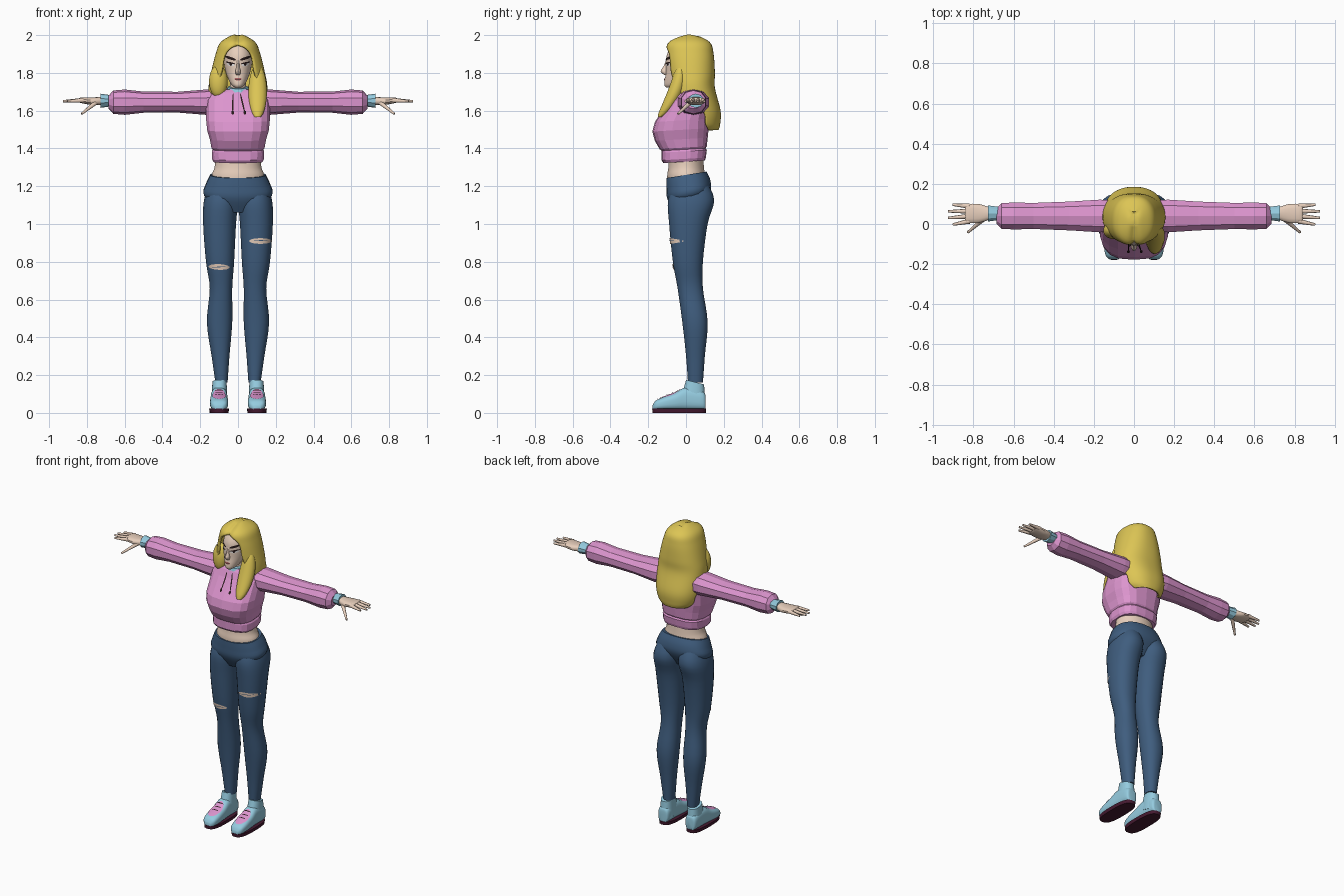
import bpy, bmesh
from math import sin, cos, pi, exp, radians, copysign, sqrt
from mathutils import Vector
from mathutils.bvhtree import BVHTree

if "Cube" in bpy.data.objects:
    bpy.data.objects.remove(bpy.data.objects["Cube"])


def colour(name, red, green, blue):
    material = bpy.data.materials.new(name)
    material.use_nodes = True
    material.diffuse_color = (red, green, blue, 1)
    shader = material.node_tree.nodes["Principled BSDF"]
    shader.inputs["Base Color"].default_value = material.diffuse_color
    return material


PINK = colour("pink fabric", .72, .3, .62)
DENIM = colour("blue denim", .05, .11, .21)
SKIN = colour("skin", .8, .62, .5)
HAIR = colour("blond hair", .72, .56, .09)
SKY = colour("sky blue", .3, .6, .74)
MAROON = colour("dark maroon", .06, .01, .03)
INK = colour("near black", .02, .01, .01)
WHITE = colour("eye white", .85, .82, .8)
LIP = colour("lip red", .4, .12, .12)


def finish(name, bm, material, smooth=True, mirror=False):
    bmesh.ops.recalc_face_normals(bm, faces=bm.faces)
    mesh = bpy.data.meshes.new(name)
    bm.to_mesh(mesh)
    bm.free()
    mesh.materials.append(material)
    part = bpy.data.objects.new(name, mesh)
    bpy.context.collection.objects.link(part)
    if smooth:
        bpy.ops.object.select_all(action="DESELECT")
        part.select_set(True)
        bpy.context.view_layer.objects.active = part
        bpy.ops.object.shade_smooth_by_angle(angle=radians(45))
    if mirror:
        modifier = part.modifiers.new("mirror", "MIRROR")
        modifier.use_mirror_merge = False
    return part


def refine(rings, steps):
    """Catmull-Rom interpolation between the given rings."""
    out = []
    for i in range(len(rings) - 1):
        before, here = rings[max(i - 1, 0)], rings[i]
        there, after = rings[i + 1], rings[min(i + 2, len(rings) - 1)]
        for j in range(steps):
            t = j / steps
            out.append([q + t * (r - p) / 2 + t * t * (p - 2.5 * q + 2 * r - s / 2)
                        + t ** 3 * (1.5 * (q - r) + (s - p) / 2)
                        for p, q, r, s in zip(before, here, there, after)])
    return out + [list(rings[-1])]


def power(value, exponent):
    return copysign(abs(value) ** exponent, value)


def bridge(bm, rows, closed):
    for row, following in zip(rows, rows[1:]):
        for i in range(len(row) if closed else len(row) - 1):
            j = (i + 1) % len(row)
            bm.faces.new((row[i], row[j], following[j], following[i]))


def loft(name, material, rings, axis="z", sides=24, square=1, steps=4, tilt=0,
         smooth=True, mirror=False):
    """Skin a row of rounded boxes: position, low u, high u, low v, high v."""
    bm = bmesh.new()
    rows = []
    for t, u_low, u_high, v_low, v_high in refine(rings, steps):
        row = []
        for i in range(sides):
            angle = 2 * pi * (i + .5) / sides
            u = (u_low + u_high) / 2 + (u_high - u_low) / 2 * power(cos(angle), square)
            v = (v_low + v_high) / 2 + (v_high - v_low) / 2 * power(sin(angle), square)
            places = {"z": (u, v, t + tilt * v), "x": (t, u, v), "y": (u, t, v)}
            row.append(bm.verts.new(places[axis]))
        rows.append(row)
    bridge(bm, rows, closed=True)
    bm.faces.new(rows[0])
    bm.faces.new(rows[-1])
    return finish(name, bm, material, smooth, mirror)


def centred(rows, middle=0):
    """Rings from height, half width, front and back."""
    return [(z, middle - half, middle + half, front, back) for z, half, front, back in rows]


def patch(name, target, material, start, end, thick, down=False, lift=.004, mirror=False):
    """Thin tapered strip laid on a surface, cast from the front or from above."""
    tree = BVHTree.FromObject(target, bpy.context.evaluated_depsgraph_get())
    ray = Vector((0, 0, -1)) if down else Vector((0, 1, 0))
    start, end = Vector(start), Vector(end)
    along = end - start
    across = Vector((-along.y, along.x)).normalized()
    bm = bmesh.new()
    rows = []
    for i in range(13):
        t = i / 12
        width = thick * (.2 + .8 * sqrt(max(sin(pi * t), 0)))
        row = []
        for j in range(-2, 3):
            spot = start + along * t + across * width * j / 2
            origin = Vector((spot.x, spot.y, 1)) if down else Vector((spot.x, -1, spot.y))
            hit = tree.ray_cast(origin, ray)[0]
            if hit:
                row.append(bm.verts.new(hit - ray * lift))
        if len(row) == 5:
            rows.append(row)
    bridge(bm, rows, closed=False)
    finish(name, bm, material, True, mirror)


# Jeans: the legs run up into the hips
legs = loft("jeans_legs", DENIM, [
    (.16, .055, .12, .01, .09), (.3, .045, .14, 0, .1), (.48, .03, .165, -.02, .115),
    (.66, .03, .15, -.045, .09), (.8, .02, .17, -.07, .09), (1, .01, .185, -.09, .115),
    (1.13, 0, .18, -.095, .15), (1.24, .02, .14, -.05, .1)], square=.9, mirror=True)
loft("jeans_hips", DENIM, centred([
    (1.07, .09, -.06, .08), (1.15, .18, -.1, .13), (1.21, .17, -.105, .13),
    (1.26, .147, -.105, .11)]), square=.85, tilt=.16)
patch("left_knee_rip", legs, SKIN, (.06, .91), (.178, .91), .015)
patch("left_rip_thread", legs, DENIM, (.08, .91), (.16, .915), .002, lift=.006)
patch("right_knee_rip", legs, SKIN, (-.155, .775), (-.045, .77), .015)
patch("right_rip_thread", legs, DENIM, (-.14, .77), (-.06, .775), .002, lift=.006)

# Midriff and neck
loft("midriff", SKIN, centred([(1.22, .14, -.1, .1), (1.26, .14, -.1, .1),
                               (1.3, .125, -.094, .096), (1.36, .12, -.09, .09)]))
loft("neck", SKIN, centred([(1.64, .055, -.05, .07), (1.7, .044, -.04, .06),
                            (1.79, .044, -.04, .06)]))

# Cropped top with hem band, long sleeves and drawstrings
top = loft("hoodie_body", PINK, centred([
    (1.33, .13, -.12, .1), (1.345, .138, -.13, .105), (1.385, .14, -.13, .11),
    (1.395, .134, -.13, .104), (1.405, .142, -.14, .11), (1.45, .15, -.165, .115),
    (1.5, .165, -.178, .12), (1.55, .17, -.165, .12), (1.6, .17, -.13, .125),
    (1.66, .17, -.09, .125), (1.7, .14, -.07, .11), (1.715, .085, -.055, .085)]),
    sides=18, square=.7, steps=1, smooth=False, tilt=.06)
sleeve = [(.1, .08, .07), (.17, .085, .067), (.32, .075, .055), (.5, .068, .056),
          (.6, .07, .067), (.66, .067, .062), (.685, .04, .035)]
loft("hoodie_sleeves", PINK, [(x, .04 - depth, .04 + depth, 1.645 - rise, 1.645 + rise)
                              for x, depth, rise in sleeve],
     axis="x", sides=10, square=.9, steps=1, smooth=False, mirror=True)
loft("shirt_cuffs", SKY, [(.66, .02, .085, 1.625, 1.68), (.728, .01, .095, 1.615, 1.69)],
     axis="x", sides=10, steps=1, smooth=False, mirror=True)
loft("shirt_collar", SKY, centred([(1.66, .085, -.085, .08), (1.725, .056, -.065, .065)]),
     sides=12, steps=1, tilt=.15, smooth=False)
for side, upper, lower in (("right", -.026, -.028), ("left", .012, .036)):
    patch(side + "_drawstring", top, INK, (upper, 1.69), (lower, 1.59), .004, lift=.006)
    patch(side + "_drawstring_tip", top, INK, (lower, 1.6), (lower, 1.58), .007, lift=.008)


# Hands
def digit(name, knuckle, tip):
    knuckle, tip = Vector(knuckle), Vector(tip)
    direction = tip - knuckle
    bm = bmesh.new()
    bmesh.ops.create_cone(bm, segments=8, radius1=.013, radius2=.006,
                          depth=direction.length, cap_ends=True)
    turn = direction.to_track_quat("Z", "Y").to_matrix()
    for vert in bm.verts:
        vert.co = turn @ vert.co + (knuckle + tip) / 2
    finish(name, bm, SKIN, mirror=True)


loft("palms", SKIN, [(.71, .025, .08, 1.63, 1.675), (.77, .005, .1, 1.63, 1.67),
                     (.83, .005, .1, 1.64, 1.67), (.842, .015, .09, 1.645, 1.66)],
     axis="x", sides=14, square=.8, mirror=True)
for i, finger in enumerate(("index", "middle", "ring", "little")):
    digit(finger + "_fingers", (.82, .014 + .025 * i, 1.655),
          (.93 - .012 * (i - 1.5) ** 2, .033 * i - .003, 1.65))
digit("thumbs", (.75, .025, 1.645), (.828, -.042, 1.583))

# Shoes
profile = [(-.177, .02, .04), (-.16, .04, .065), (-.12, .048, .083), (-.06, .047, .105),
           (0, .043, .135), (.09, .038, .115), (.104, .02, .08)]
shoes = loft("shoe_feet", SKY, [(y, .1 - half, .1 + half, .015, height)
                                for y, half, height in profile],
             axis="y", square=.7, mirror=True)
loft("shoe_ankles", SKY, centred([(.06, .042, -.03, .104), (.175, .038, 0, .096)], .098),
     square=.85, tilt=-.25, mirror=True)
loft("shoe_soles", MAROON, centred([(0, .05, -.178, .106), (.022, .053, -.18, .108)], .1),
     square=.7, steps=1, mirror=True)
patch("shoe_tongues", shoes, PINK, (.1, -.15), (.1, -.03), .036, down=True, mirror=True)
for i in range(3):
    y = -.1 + i * .028
    patch("shoe_lace_%d" % (i + 1), shoes, INK, (.076, y), (.124, y), .003,
          down=True, lift=.007, mirror=True)

# Head and face
head = loft("head", SKIN, centred([
    (1.722, .016, -.105, -.06), (1.735, .033, -.114, -.02), (1.76, .048, -.113, .02),
    (1.8, .064, -.107, .06), (1.85, .074, -.106, .09), (1.9, .074, -.1, .1),
    (1.95, .058, -.07, .09), (1.975, .03, -.02, .06)]), sides=32, square=.95)
loft("nose", SKIN, centred([(1.788, .011, -.114, -.09), (1.808, .015, -.134, -.09),
                            (1.835, .008, -.119, -.09), (1.87, .007, -.104, -.09)]), sides=10)
for name, material, start, end, thick, lift in (
        ("eyes", WHITE, (.017, 1.842), (.058, 1.849), .01, .002),
        ("irises", INK, (.031, 1.846), (.044, 1.847), .009, .003),
        ("eyelashes", INK, (.014, 1.847), (.064, 1.858), .004, .004),
        ("eyebrows", INK, (.012, 1.868), (.067, 1.887), .007, .004)):
    patch(name, head, material, start, end, thick, lift=lift, mirror=True)
patch("lips", head, LIP, (-.019, 1.767), (.019, 1.767), .007, lift=.003)
patch("mouth_line", head, INK, (-.017, 1.767), (.017, 1.767), .0015, lift=.005)

# Hair shell: height, half width, front, back and opening angle for the face
bm = bmesh.new()
rows = []
for z, half, front, back, opening in refine([
        (2, .02, -.01, .04, 0), (1.96, .086, -.09, .12, 0), (1.9, .112, -.102, .14, 32),
        (1.8, .137, -.095, .147, 36), (1.72, .15, -.08, .147, 50), (1.6, .147, -.08, .177, 105),
        (1.53, .13, -.07, .175, 112), (1.5, .1, -.05, .167, 120)], 6):
    opening = max(opening, 0)
    row = []
    for i in range(41):
        angle = radians(opening + (360 - 2 * opening) * i / 40)
        x = half * power(sin(angle), .85)
        y = (front + back) / 2 - (back - front) / 2 * power(cos(angle), .9)
        parting = .012 * exp(-(x / .018) ** 2) if z > 1.9 and y < .06 else 0
        row.append(bm.verts.new((x, y + parting / 2, z - parting)))
    rows.append(row)
bridge(bm, rows, closed=False)
bm.faces.new(rows[0])
bmesh.ops.remove_doubles(bm, verts=bm.verts, dist=.0004)
shell = finish("hair_shell", bm, HAIR)
thickness = shell.modifiers.new("thickness", "SOLIDIFY")
thickness.thickness, thickness.offset = .012, 0


# Front locks: long on the left, short on the right
def lock(name, side, tip, reach):
    rings = []
    for i in range(17):
        t = .02 + .96 * i / 16
        swell = sin(pi * t) ** .4
        x, y = side * .104, -.03 - reach * t * t
        rings.append((1.84 + (tip - 1.84) * t, x - .05 * swell, x + .05 * swell,
                      y - .042 * swell, y + .042 * swell))
    loft(name, HAIR, rings, sides=16, steps=1)


lock("left_hair_lock", 1, 1.56, .11)
lock("right_hair_lock", -1, 1.67, .01)
